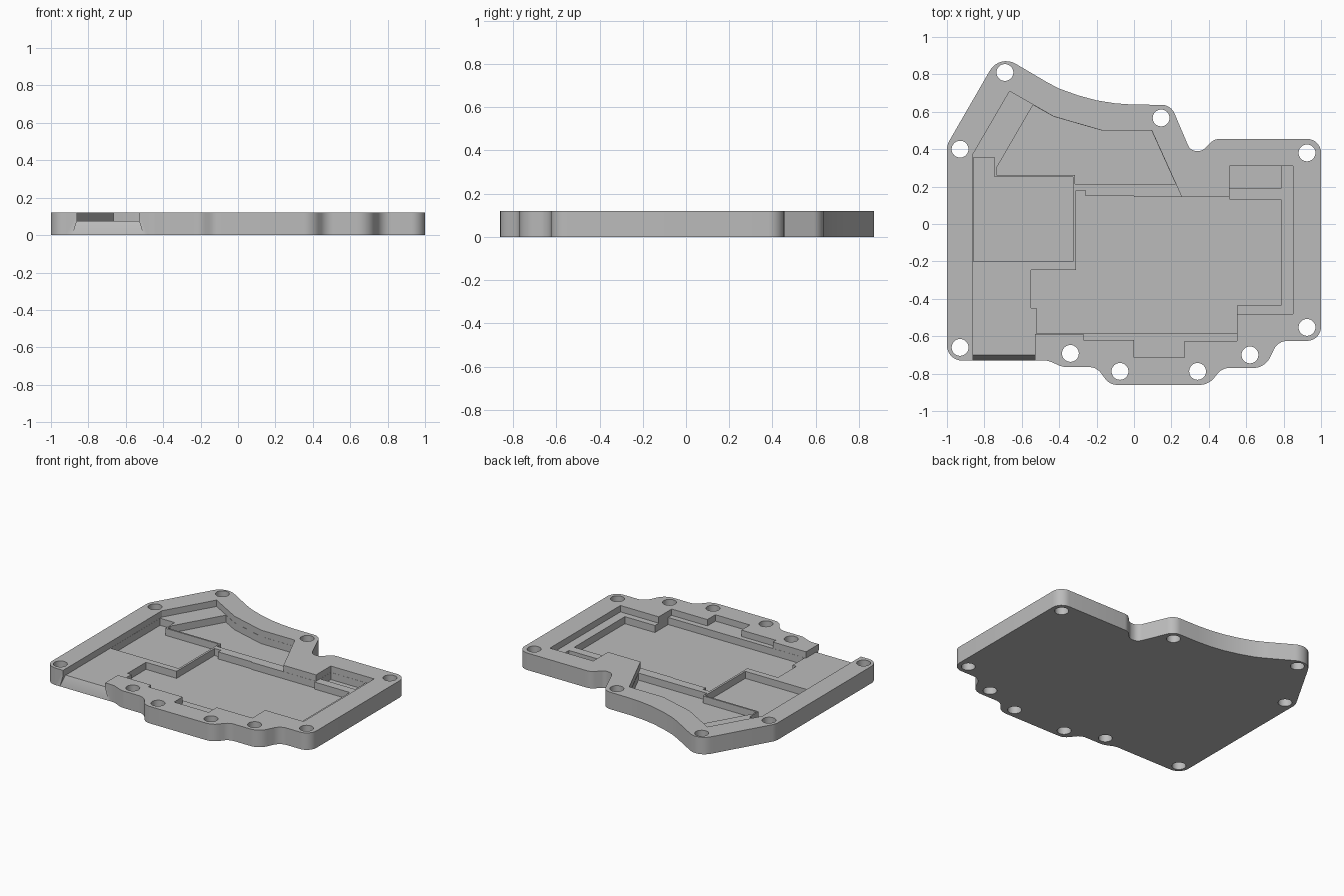
import bpy, bmesh, math
from mathutils import Vector

if "Cube" in bpy.data.objects:
    bpy.data.objects.remove(bpy.data.objects["Cube"], do_unlink=True)

TOP, SHELF, FLOOR = 0.12, 0.075, 0.025


def rounded(corners, steps=8):
    """Replace each (x, y, r) corner by an arc; r = 0 keeps the point."""
    out = []
    n = len(corners)
    for i, (x, y, r) in enumerate(corners):
        p = Vector((x, y))
        if r == 0:
            out.append(p)
            continue
        a = (Vector(corners[i - 1][:2]) - p).normalized()
        b = (Vector(corners[(i + 1) % n][:2]) - p).normalized()
        half = a.angle(b) / 2
        centre = p + (a + b).normalized() * (r / math.sin(half))
        d0 = p + a * (r / math.tan(half)) - centre
        d1 = p + b * (r / math.tan(half)) - centre
        turn = math.atan2(d0.x * d1.y - d0.y * d1.x, d0.dot(d1))
        for k in range(steps + 1):
            t = turn * k / steps
            c, s = math.cos(t), math.sin(t)
            out.append(centre + Vector((d0.x * c - d0.y * s, d0.x * s + d0.y * c)))
    return out


def prism(name, points, z0, z1, top_points=None):
    """Solid between a bottom outline and a top outline."""
    bm = bmesh.new()
    lo = [bm.verts.new((p[0], p[1], z0)) for p in points]
    hi = [bm.verts.new((p[0], p[1], z1)) for p in (top_points or points)]
    n = len(lo)
    bm.faces.new(lo)
    bm.faces.new(hi)
    for i in range(n):
        j = (i + 1) % n
        bm.faces.new((lo[i], lo[j], hi[j], hi[i]))
    bmesh.ops.recalc_face_normals(bm, faces=bm.faces)
    mesh = bpy.data.meshes.new(name)
    bm.to_mesh(mesh)
    bm.free()
    obj = bpy.data.objects.new(name, mesh)
    bpy.context.collection.objects.link(obj)
    return obj


# Outer silhouette of the plate
outline = rounded([
    (-1, .423, .1), (-.72, .908, .1), (-.46, .755, 0), (-.40, .724, 0),
    (-.30, .688, 0), (-.20, .661, 0), (-.10, .645, 0), (0, .638, 0),
    (.197, .637, .075), (.302, .39, .05), (.365, .39, .05), (.43, .455, .07),
    (1, .455, .075), (1, -.625, .075), (.77, -.625, .08), (.70, -.77, .1),
    (.47, -.77, .08), (.40, -.86, .1), (-.13, -.86, .08), (-.20, -.765, .08),
    (-.38, -.765, .1), (-.46, -.73, .1), (-1, -.73, .08)])
body = prism("case_plate", outline, 0, TOP)

# Shallow recess, open at the front left
shelf = [(-.86, -.80), (-.86, .375), (-.665, .71), (-.43, .575), (-.17, .50),
         (.095, .50), (.255, .145), (.51, .145), (.51, .31), (.85, .31),
         (.85, -.48), (.55, -.48), (.55, -.625), (.27, -.625), (.27, -.715),
         (0, -.715), (0, -.62), (-.27, -.62), (-.27, -.587), (-.53, -.587),
         (-.53, -.80)]

# Deep pockets sunk into the recess floor
main_pocket = [(-.31, .18), (-.26, .18), (-.26, .15), (0, .15), (0, .144),
               (.51, .144), (.51, .13), (.785, .13), (.785, -.437),
               (.55, -.437), (.55, -.586), (-.52, -.586), (-.52, -.45),
               (-.55, -.45), (-.55, -.245), (-.31, -.245)]
square_pocket = [(-.859, .355), (-.745, .355), (-.745, .25), (-.325, .25),
                 (-.325, -.20), (-.859, -.20)]
corner_pocket = [(-.54, .636), (-.735, .30), (-.735, .262), (-.315, .262),
                 (-.315, .215), (.222, .215), (.094, .499), (-.17, .499),
                 (-.43, .574)]
small_pocket = [(.511, .19), (.785, .19), (.785, .309), (.511, .309)]

cutters = [prism("recess_cutter", shelf, SHELF, .2)]
for pts in (main_pocket, square_pocket, corner_pocket, small_pocket):
    cutters.append(prism("pocket_cutter", pts, FLOOR, SHELF + .02))

# Sloped lip under the front opening
cutters.append(prism("lip_cutter",
                     [(-.885, -.732), (-.505, -.732), (-.505, -.8), (-.885, -.8)], 0,
                     SHELF + .005,
                     [(-.86, -.698), (-.53, -.698), (-.53, -.8), (-.86, -.8)]))

# Screw holes
for hx, hy in ((-.69, .81), (-.93, .40), (.145, .567), (.925, .38), (-.93, -.66),
               (.925, -.553), (-.34, -.692), (-.075, -.788), (.34, -.788), (.62, -.70)):
    ring = [(hx + .045 * math.cos(k * math.tau / 32), hy + .045 * math.sin(k * math.tau / 32))
            for k in range(32)]
    cutters.append(prism("hole_cutter", ring, -.05, .2))

# Cut everything, then discard the cutters
for c in cutters:
    mod = body.modifiers.new("cut", 'BOOLEAN')
    mod.operation = 'DIFFERENCE'
    mod.solver = 'EXACT'
    mod.object = c
    c.hide_render = True
deps = bpy.context.evaluated_depsgraph_get()
deps.update()
cut_mesh = bpy.data.meshes.new_from_object(body.evaluated_get(deps))
body.modifiers.clear()
body.data = cut_mesh
for c in cutters:
    bpy.data.objects.remove(c, do_unlink=True)

# Single grey material
grey = bpy.data.materials.new("plain grey")
grey.use_nodes = True
colour = (.5, .5, .5, 1)
grey.diffuse_color = colour
grey.node_tree.nodes["Principled BSDF"].inputs["Base Color"].default_value = colour
body.data.materials.clear()
body.data.materials.append(grey)

# Smooth the rounded walls, keep the rims sharp
bpy.ops.object.select_all(action='DESELECT')
body.select_set(True)
bpy.context.view_layer.objects.active = body
bpy.ops.object.shade_smooth_by_angle(angle=math.radians(30))
